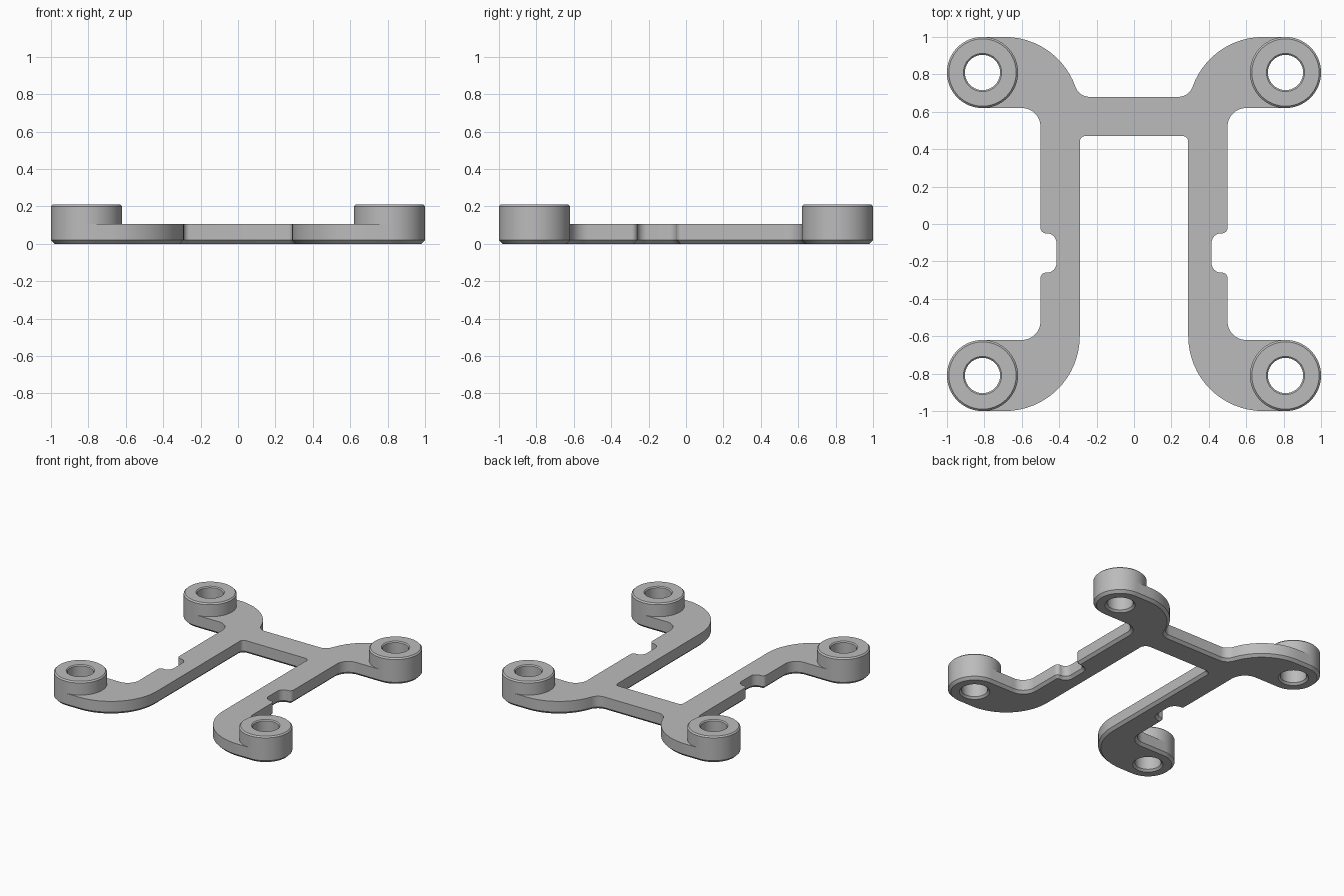
import bpy, bmesh, math

if "Cube" in bpy.data.objects:
    bpy.data.objects.remove(bpy.data.objects["Cube"], do_unlink=True)

THICK, BOSS_TOP, CHAMFER = 0.105, 0.21, 0.02
BOSS_R, HOLE_R, POS = 0.19, 0.094, 0.81
CENTRES = [(sx * POS, sy * POS) for sx in (1, -1) for sy in (1, -1)]

grey = bpy.data.materials.new("plain grey")
grey.use_nodes = True
grey.diffuse_color = (0.5, 0.5, 0.5, 1)
grey.node_tree.nodes["Principled BSDF"].inputs["Base Color"].default_value = grey.diffuse_color


def arc(cx, cy, r, a0, a1, inset=0):
    """Clockwise arcs are outer corners and shrink with inset; others grow."""
    r += inset if a1 > a0 else -inset
    n = max(6, round(abs(a1 - a0) / 5.625))
    angles = [math.radians(a0 + (a1 - a0) * i / n) for i in range(n + 1)]
    return [(cx + r * math.cos(a), cy + r * math.sin(a)) for a in angles]


def circle(cx, cy, r):
    return arc(cx, cy, r, 0, 360)[:-1]


def outline(inset):
    """Frame outline: one half as a chain of arcs, mirrored across x."""
    shoulder = math.degrees(math.asin(0.16 / 0.48))
    arcs = [
        (0.2375, 0.76, 0.08, -90, -shoulder),      # rear crossbar fillet
        (0.69, 0.6, 0.4, 180 - shoulder, 90),      # rear shoulder
        (POS, POS, BOSS_R, 90, -90),               # rear arm end
        (0.6, 0.52, 0.1, 90, 180),
        (0.47, -0.02, 0.03, 0, -90),               # side notch
        (0.465, -0.10, 0.05, 90, 180),
        (0.465, -0.21, 0.05, 180, 270),
        (0.47, -0.29, 0.03, 90, 0),
        (0.6, -0.52, 0.1, 180, 270),
        (POS, -POS, BOSS_R, 90, -90),              # front arm end
        (0.69, -0.6, 0.4, 270, 180),               # front shoulder
        (0.26, 0.44, 0.03, 0, 90),                 # inner corner
    ]
    half = [p for a in arcs for p in arc(*a, inset)]
    return half + [(-x, y) for x, y in reversed(half)]


def ring(bm, pts, z):
    return [bm.verts.new((x, y, z)) for x, y in pts]


def bridge(bm, a, b):
    for i in range(len(a)):
        j = (i + 1) % len(a)
        bm.faces.new((a[i], a[j], b[j], b[i]))


def stack(bm, rings):
    for a, b in zip(rings, rings[1:]):
        bridge(bm, a, b)


def cap(bm, loops):
    """Fill the flat area between an outer loop and its holes."""
    edges = [bm.edges.get((l[i - 1], l[i])) for l in loops for i in range(len(l))]
    bmesh.ops.triangle_fill(bm, use_beauty=True, use_dissolve=False, edges=edges)


def finish(bm, name):
    bmesh.ops.recalc_face_normals(bm, faces=bm.faces)
    mesh = bpy.data.meshes.new(name)
    bm.to_mesh(mesh)
    bm.free()
    mesh.materials.append(grey)
    obj = bpy.data.objects.new(name, mesh)
    bpy.context.collection.objects.link(obj)
    bpy.ops.object.select_all(action='DESELECT')
    obj.select_set(True)
    bpy.context.view_layer.objects.active = obj
    bpy.ops.object.shade_smooth_by_angle(angle=math.radians(30))


# Frame plate with chamfered underside and four through holes
bm = bmesh.new()
levels = [(CHAMFER, 0), (0, CHAMFER), (0, THICK)]
walls = [[ring(bm, outline(inset), z) for inset, z in levels]]
for c in CENTRES:
    walls.append([ring(bm, circle(*c, HOLE_R + g), z)
                  for g, z in ((0.015, 0), (0, 0.015), (0, THICK))])
for w in walls:
    stack(bm, w)
cap(bm, [w[0] for w in walls])
cap(bm, [w[-1] for w in walls])
finish(bm, "frame_plate")

# Raised mounting bosses
names = ["left_rear_boss", "left_front_boss", "right_rear_boss", "right_front_boss"]
profile = [(BOSS_R, THICK), (BOSS_R, BOSS_TOP - 0.01), (BOSS_R - 0.01, BOSS_TOP),
           (HOLE_R + 0.008, BOSS_TOP), (HOLE_R, BOSS_TOP - 0.008), (HOLE_R, THICK)]
for name, c in zip(names, CENTRES):
    bm = bmesh.new()
    rings = [ring(bm, circle(*c, r), z) for r, z in profile]
    stack(bm, rings + rings[:1])
    finish(bm, name)
